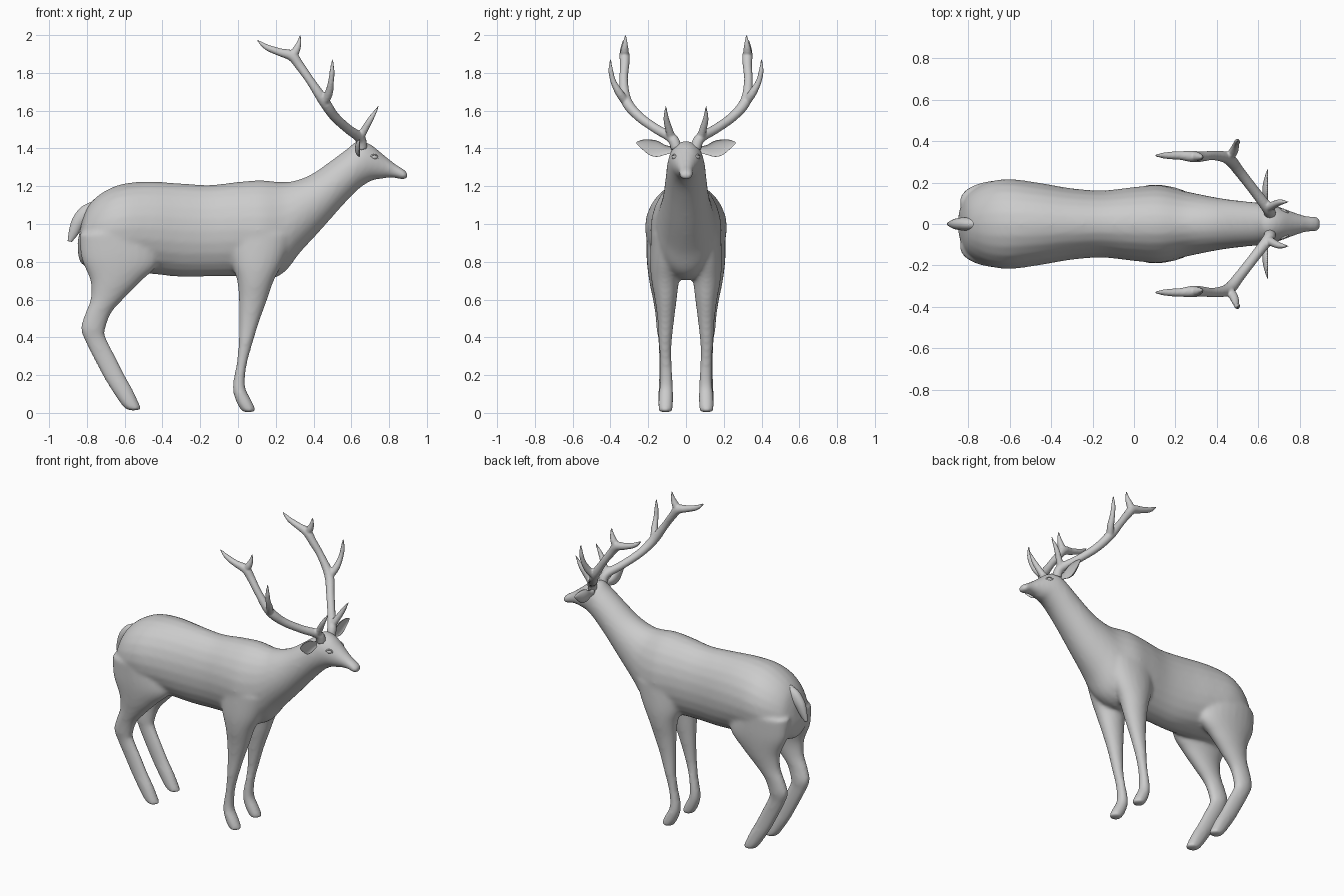
import bpy, bmesh, math
from mathutils import Vector

if "Cube" in bpy.data.objects:
    bpy.data.objects.remove(bpy.data.objects["Cube"])

grey = bpy.data.materials.new("plain_grey")
grey.use_nodes = True
COLOUR = (0.6, 0.6, 0.6, 1)
grey.diffuse_color = COLOUR
grey.node_tree.nodes["Principled BSDF"].inputs["Base Color"].default_value = COLOUR


def smooth_rows(rows, steps):
    """Catmull-Rom resampling of rows of numbers."""
    out = []
    last = len(rows) - 1
    for i in range(last):
        quad = [rows[max(i - 1, 0)], rows[i], rows[i + 1], rows[min(i + 2, last)]]
        for s in range(steps):
            t = s / steps
            out.append([0.5 * (2 * b + (c - a) * t + (2 * a - 5 * b + 4 * c - d) * t ** 2
                               + (3 * b - a - 3 * c + d) * t ** 3)
                        for a, b, c, d in zip(*quad)])
    return out + [list(rows[-1])]


def loft(bm, rings, sides=24, cup=False):
    """Skin elliptical rings given as centre, first and second half axis."""
    loops = []
    for c, u, v in rings:
        loop = []
        for k in range(sides):
            a = math.tau * k / sides
            w = math.cos(a)
            if cup and w > 0:
                w *= -0.45
            loop.append(bm.verts.new(c + u * w + v * math.sin(a)))
        loops.append(loop)
    for p, q in zip(loops, loops[1:]):
        for k in range(sides):
            n = (k + 1) % sides
            bm.faces.new((p[k], p[n], q[n], q[k]))
    bm.faces.new(loops[0][::-1])
    bm.faces.new(loops[-1])


def profile(bm, rows, side=1):
    """Rows: one edge x, z; opposite edge x, z; centre y; half width."""
    rings = []
    for xa, za, xb, zb, y, w in smooth_rows(rows, 5):
        a, b = Vector((xa, side * y, za)), Vector((xb, side * y, zb))
        rings.append(((a + b) / 2, (a - b) / 2, Vector((0, max(w, 0.004), 0))))
    loft(bm, rings)


def tube(bm, rows, side=1):
    """Rows: x, y, z, radius."""
    pts = smooth_rows(rows, 5)
    centres = [Vector((x, side * y, z)) for x, y, z, r in pts]
    rings = []
    for i, c in enumerate(centres):
        t = (centres[min(i + 1, len(pts) - 1)] - centres[max(i - 1, 0)]).normalized()
        u = t.cross(Vector((0.3, 1, 0.2))).normalized()
        r = max(pts[i][3], 0.002)
        rings.append((c, u * r, t.cross(u) * r))
    loft(bm, rings, 14)


def finish(name, bm, voxel=0, relax=0):
    bmesh.ops.recalc_face_normals(bm, faces=bm.faces)
    for f in bm.faces:
        f.smooth = True
    mesh = bpy.data.meshes.new(name)
    bm.to_mesh(mesh)
    bm.free()
    mesh.materials.append(grey)
    ob = bpy.data.objects.new(name, mesh)
    bpy.context.collection.objects.link(ob)
    if voxel:
        m = ob.modifiers.new("Fuse", 'REMESH')
        m.mode = 'VOXEL'
        m.voxel_size = voxel
        m.use_smooth_shade = True
        s = ob.modifiers.new("Relax", 'SMOOTH')
        s.factor = 0.5
        s.iterations = relax
    return ob


# Torso, neck and head: top edge, bottom edge, half width
trunk = [(-.825, 1.02, -.85, .90, .05), (-.79, 1.10, -.83, .79, .135),
         (-.72, 1.165, -.72, .76, .195), (-.62, 1.21, -.60, .75, .217),
         (-.48, 1.225, -.45, .735, .20), (-.30, 1.215, -.30, .72, .172),
         (-.15, 1.207, -.15, .722, .162), (0, 1.223, 0, .722, .178),
         (.12, 1.232, .13, .70, .187), (.24, 1.222, .24, .74, .16),
         (.32, 1.235, .33, .85, .142), (.40, 1.27, .44, .97, .124),
         (.50, 1.34, .56, 1.105, .11), (.58, 1.40, .645, 1.19, .102),
         (.635, 1.44, .71, 1.23, .09), (.70, 1.423, .75, 1.237, .073),
         (.77, 1.367, .80, 1.245, .051), (.83, 1.32, .84, 1.242, .038),
         (.877, 1.29, .874, 1.234, .037), (.90, 1.268, .898, 1.243, .024)]
front_leg = [(-.06, .95, .30, .95, .10, .085), (-.035, .80, .24, .80, .105, .085),
             (-.005, .70, .19, .70, .11, .073), (.004, .60, .155, .60, .107, .058),
             (.006, .48, .112, .48, .107, .043), (.002, .36, .075, .36, .11, .034),
             (-.008, .26, .05, .27, .107, .031), (-.025, .17, .038, .19, .104, .034),
             (-.026, .11, .04, .13, .105, .038), (-.006, .05, .07, .07, .107, .04),
             (.016, .015, .092, .022, .108, .038), (.03, .003, .088, .005, .108, .034)]
hind_leg = [(-.84, .95, -.45, .95, .11, .10), (-.83, .82, -.42, .80, .12, .088),
            (-.782, .70, -.51, .70, .127, .068), (-.782, .60, -.59, .62, .124, .053),
            (-.812, .52, -.67, .53, .12, .043), (-.832, .45, -.705, .43, .115, .04),
            (-.81, .38, -.695, .39, .112, .034), (-.75, .26, -.65, .30, .11, .032),
            (-.695, .16, -.60, .20, .11, .033), (-.65, .09, -.56, .13, .11, .036),
            (-.61, .035, -.528, .06, .11, .038), (-.58, .012, -.508, .015, .11, .034)]
body = bmesh.new()
profile(body, [(a, b, c, d, 0, w) for a, b, c, d, w in trunk])
for side in (1, -1):
    profile(body, front_leg, side)
    profile(body, hind_leg, side)
finish("body", body, 0.011, 10)

# Tail
tail = bmesh.new()
profile(tail, [(-.77, 1.12, -.78, 1.03, 0, .03), (-.83, 1.09, -.80, 1.0, 0, .032),
               (-.873, 1.035, -.825, .98, 0, .028), (-.893, .975, -.85, .94, 0, .02),
               (-.902, .91, -.88, .905, 0, .008)])
finish("tail", tail)

# Antlers: main beam and tines
beam = [(.655, .05, 1.40, .03), (.645, .075, 1.455, .028), (.58, .16, 1.505, .025),
        (.51, .25, 1.57, .026), (.455, .315, 1.65, .029), (.385, .33, 1.755, .023),
        (.325, .325, 1.84, .025), (.285, .325, 1.89, .028), (.22, .33, 1.91, .021),
        (.15, .33, 1.937, .016), (.10, .33, 1.975, .004)]
crown_tine = [(.28, .325, 1.875, .022), (.305, .325, 1.915, .022),
              (.322, .322, 1.955, .014), (.33, .32, 2.002, .004)]
middle_tine = [(.455, .315, 1.64, .022), (.48, .35, 1.69, .022), (.492, .383, 1.75, .016),
               (.498, .398, 1.81, .013), (.50, .40, 1.872, .004)]
brow_tine = [(.64, .075, 1.45, .024), (.67, .09, 1.50, .02),
             (.705, .105, 1.56, .015), (.747, .106, 1.628, .003)]
for side, label in ((1, "far"), (-1, "near")):
    antler = bmesh.new()
    for path in (beam, crown_tine, middle_tine, brow_tine):
        tube(antler, path, side)
    finish(label + "_antler", antler, 0.006, 5)

# Cupped ears: y, z, half height, half thickness
for side, label in ((1, "far"), (-1, "near")):
    ear = bmesh.new()
    rows = [(.07, 1.395, .02, .018), (.105, 1.392, .024, .02), (.15, 1.398, .042, .026),
            (.19, 1.405, .042, .024), (.23, 1.42, .026, .014), (.262, 1.43, .004, .003)]
    loft(ear, [(Vector((.645, side * y, z)), Vector((t, 0, 0)), Vector((0, 0, h)))
               for y, z, h, t in smooth_rows(rows, 4)], 20, cup=True)
    finish(label + "_ear", ear)

# Eyes with a raised lid
for side, label in ((1, "far"), (-1, "near")):
    bpy.ops.mesh.primitive_uv_sphere_add(segments=20, ring_count=12, radius=1,
                                         location=(.722, side * .062, 1.353))
    eye = bpy.context.object
    eye.scale = (.019, .011, .012)
    bpy.ops.mesh.primitive_torus_add(major_segments=24, minor_segments=8, major_radius=.02,
                                     minor_radius=.005, location=(.722, side * .064, 1.353))
    lid = bpy.context.object
    lid.scale = (1, .7, 1)
    lid.rotation_euler = (math.radians(90), 0, 0)
    for ob, part in ((eye, "_eye"), (lid, "_eyelid")):
        ob.name = label + part
        ob.rotation_euler.z = -side * math.radians(22)
        ob.data.materials.append(grey)
        bpy.ops.object.select_all(action='DESELECT')
        ob.select_set(True)
        bpy.context.view_layer.objects.active = ob
        bpy.ops.object.shade_smooth()
